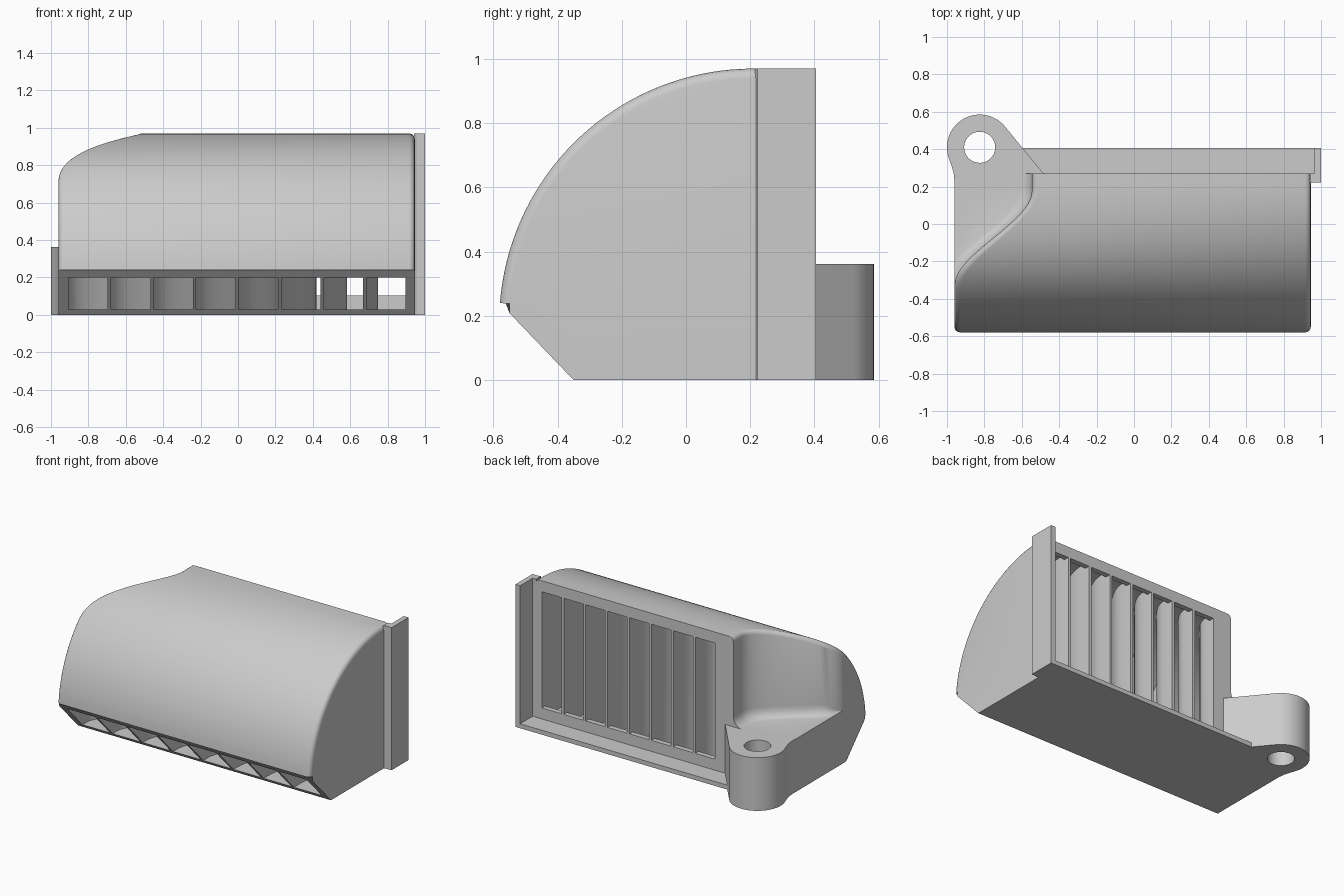
import bpy, bmesh
from math import sin, cos, pi, radians, sqrt

cube = bpy.data.objects.get("Cube")
if cube:
    bpy.data.objects.remove(cube, do_unlink=True)

grey = bpy.data.materials.new("light_grey")
grey.use_nodes = True
grey.diffuse_color = (0.6, 0.6, 0.6, 1)
grey.node_tree.nodes["Principled BSDF"].inputs["Base Color"].default_value = (0.6, 0.6, 0.6, 1)

LEFT, RIGHT, BACK = -0.96, 0.945, 0.27
CY, CZ, R = 0.21, 0.178, 0.792      # centre and radius of the hood curve
EDGE, FLOOR = 0.03, 0.36            # rounded rim, recess floor height


def finish(name, bm):
    bmesh.ops.remove_doubles(bm, verts=bm.verts, dist=1e-5)
    bmesh.ops.dissolve_degenerate(bm, edges=bm.edges, dist=1e-5)
    bmesh.ops.recalc_face_normals(bm, faces=bm.faces)
    mesh = bpy.data.meshes.new(name)
    bm.to_mesh(mesh)
    bm.free()
    mesh.materials.append(grey)
    ob = bpy.data.objects.new(name, mesh)
    bpy.context.collection.objects.link(ob)
    return ob


def prism(name, outlines, axis, a, b):
    """Extrude closed outlines along x (points are y, z) or z (points are x, y)."""
    bm = bmesh.new()
    for pts in outlines:
        place = (lambda p, t: (t, *p)) if axis == "x" else (lambda p, t: (*p, t))
        lo = [bm.verts.new(place(p, a)) for p in pts]
        hi = [bm.verts.new(place(p, b)) for p in pts]
        bm.faces.new(lo)
        bm.faces.new(hi)
        for i in range(len(pts)):
            j = (i + 1) % len(pts)
            bm.faces.new((lo[i], lo[j], hi[j], hi[i]))
    return finish(name, bm)


def activate(ob):
    bpy.ops.object.select_all(action="DESELECT")
    ob.select_set(True)
    bpy.context.view_layer.objects.active = ob


def boolean(ob, tool, operation):
    mod = ob.modifiers.new("cut", "BOOLEAN")
    mod.operation, mod.solver, mod.object = operation, "EXACT", tool
    activate(ob)
    bpy.ops.object.modifier_apply(modifier=mod.name)
    bpy.data.objects.remove(tool, do_unlink=True)


def smooth(ob):
    activate(ob)
    bpy.ops.object.shade_smooth_by_angle(angle=radians(30))


def sweep(y, front, back):
    """S-shaped sideways run from the front position to the back position."""
    t = min(1, max(0, (y + 0.33) / 0.51))
    return front + (back - front) * t * t * (3 - 2 * t)


# Hood: cross-sections lofted from the front lip to the back frame
quarter = [i * pi / 8 for i in range(5)]
first = 0.0783
angles = sorted([first + (pi / 2 - first) * i / 36 for i in range(37)] + [0.7453])
stations = [(CY, a) for a in angles] + [(BACK, pi / 2)]
bm = bmesh.new()
rings = []
for cy, a in stations:
    def on_curve(inset):
        return cy - (R - inset) * cos(a), CZ + (R - inset) * sin(a)
    y, z = on_curve(EDGE)
    bottom = max(0, 0.24 * (-0.35 - y) / 0.23)
    wall = sweep(y, LEFT, -0.545)
    h = min(FLOOR, z)
    f = max(0, min(0.07, wall - LEFT, z - h))
    pts = [(LEFT, y, bottom), (LEFT, y, h)]
    pts += [(wall - f + f * sin(t), y, h + f * (1 - cos(t))) for t in quarter]
    rim = [(EDGE * (1 - cos(t)), on_curve(EDGE * (1 - sin(t)))) for t in quarter]
    pts += [(wall + dx, *p) for dx, p in rim]
    pts += [(RIGHT - dx, *p) for dx, p in reversed(rim)]
    pts.append((RIGHT, y, bottom))
    rings.append([bm.verts.new(p) for p in pts])
for r0, r1 in zip(rings, rings[1:]):
    for i in range(len(r0)):
        j = (i + 1) % len(r0)
        bm.faces.new((r0[i], r0[j], r1[j], r1[i]))
bm.faces.new(rings[0])
bm.faces.new(rings[-1])
hood = finish("hood", bm)

# Eight curved air channels, leaving thin vanes between them
ys = [-0.7] + [-0.33 + 0.51 * i / 16 for i in range(17)] + [0.4]
channels = []
for k in range(8):
    def side(n, shift):
        return [(sweep(y, 0.905 - 0.2275 * n, 0.905 - 0.165 * n) + shift, y) for y in ys]
    channels.append(side(k, -0.009) + side(k + 1, 0.009)[::-1])
cutter = prism("channel_cutter", channels, "z", -0.1, 1.1)
inner = R - 0.04
arc = [(CY - inner * cos(t), CZ + inner * sin(t))
       for t in [0.12 + (pi / 2 - 0.12) * i / 24 for i in range(25)]]
section = [(-0.45, 0.03), (-0.62, 0.2), (arc[0][0], 0.2)] + arc
section += [(0.235, 0.93), (0.235, 0.895), (0.3, 0.895), (0.3, 0.105), (0.235, 0.105), (0.235, 0.03)]
boolean(cutter, prism("channel_section", [section], "x", -1.2, 1.2), "INTERSECT")
boolean(hood, cutter, "DIFFERENCE")
smooth(hood)

# Mounting lug with a vertical bolt hole
LX, LY, LR = -0.825, 0.41, 0.175
outline = [(LX + LR * cos(radians(d)), LY + LR * sin(radians(d))) for d in range(40, 201, 5)]
outline += [(-0.975, 0.31), (-0.964, 0.27), (LEFT, 0.23), (LEFT, 0.2), (-0.55, 0.2), (-0.55, 0.265), (-0.48, 0.265)]
lug = prism("mounting_lug", [outline], "z", 0, FLOOR + 0.002)
circle = [(LX + 0.083 * cos(i * pi / 24), LY + 0.083 * sin(i * pi / 24)) for i in range(48)]
boolean(lug, prism("hole_cutter", [circle], "z", -0.1, 0.6), "DIFFERENCE")
smooth(lug)

# Side flange with its inner step, and the bottom sill
top = CZ + R
flange = [(0.94, 0.215), (0.955, 0.222), (1, 0.222), (1, 0.405), (0.965, 0.405), (0.965, BACK), (0.94, BACK)]
prism("side_flange", [flange], "z", 0, top)
prism("bottom_sill", [[(-0.6, 0.265), (0.97, 0.265), (0.97, 0.405), (-0.6, 0.405)]], "z", 0, 0.03)
